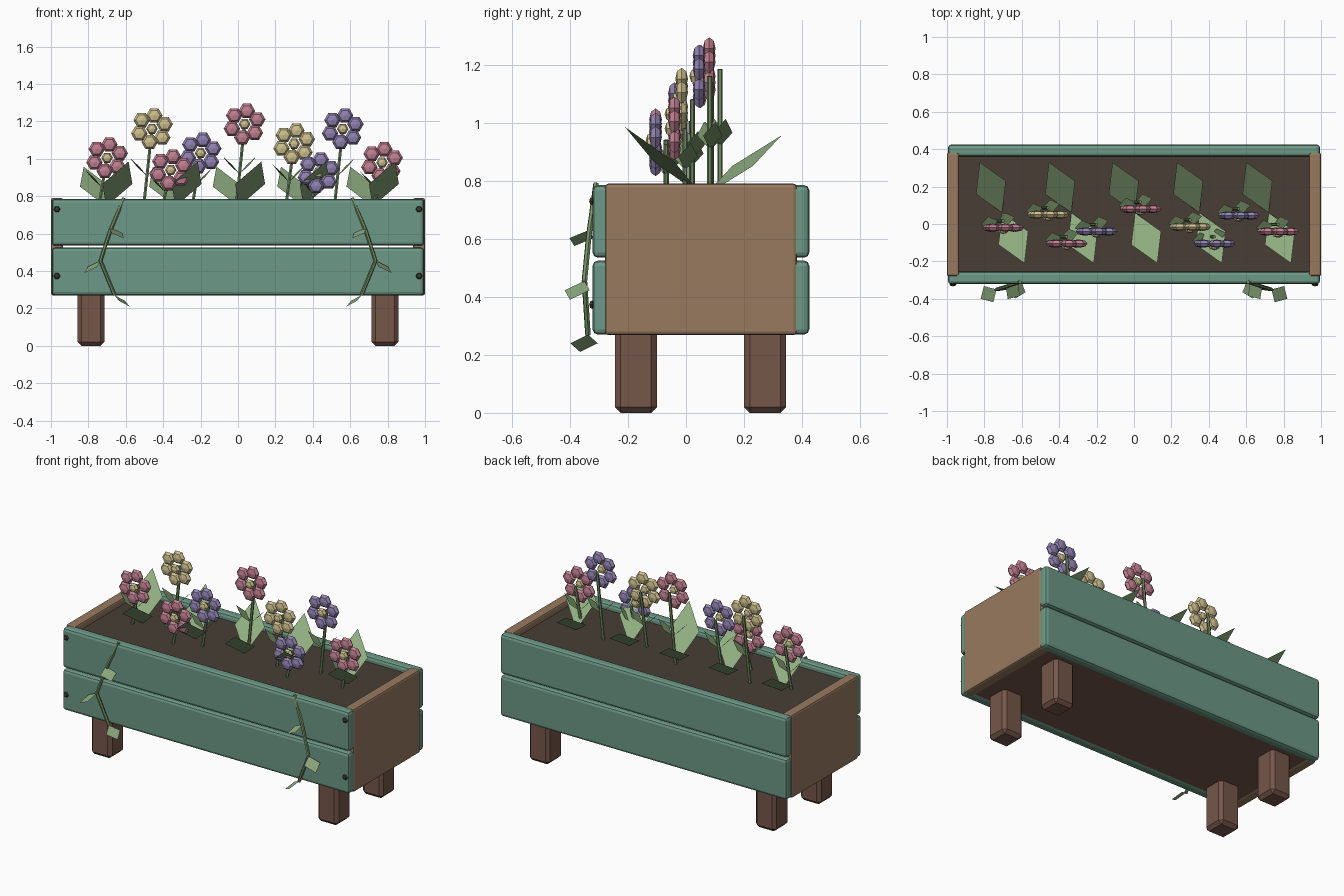
import bpy, bmesh, math
from mathutils import Vector, Matrix

cube = bpy.data.objects.get("Cube")
if cube:
    bpy.data.objects.remove(cube, do_unlink=True)


def material(name, rgb):
    lin = [((c / 255 + 0.055) / 1.055) ** 2.4 for c in rgb] + [1.0]
    m = bpy.data.materials.new(name)
    m.use_nodes = True
    m.diffuse_color = lin
    bsdf = m.node_tree.nodes["Principled BSDF"]
    bsdf.inputs["Base Color"].default_value = lin
    bsdf.inputs["Roughness"].default_value = 0.8
    return m


TEAL = material("teal_paint", (108, 152, 134))
WOOD = material("tan_wood", (152, 122, 96))
DARK_WOOD = material("dark_wood", (118, 87, 74))
SOIL = material("soil_brown", (72, 63, 53))
NAIL = material("dark_iron", (62, 57, 52))
STEM = material("stem_green", (118, 146, 102))
LEAF = material("leaf_green", (142, 172, 127))
PINK = material("petal_pink", (194, 128, 146))
YELLOW = material("petal_yellow", (206, 192, 142))
PURPLE = material("petal_purple", (146, 131, 178))


def finish(name, bm, mat):
    mesh = bpy.data.meshes.new(name)
    bm.to_mesh(mesh)
    bm.free()
    mesh.materials.append(mat)
    obj = bpy.data.objects.new(name, mesh)
    bpy.context.collection.objects.link(obj)
    return obj


def box(name, lo, hi, mat, bevel=0.0, segments=1):
    lo, hi = Vector(lo), Vector(hi)
    bm = bmesh.new()
    bmesh.ops.create_cube(bm, size=1)
    bmesh.ops.scale(bm, vec=hi - lo, verts=bm.verts)
    bmesh.ops.translate(bm, vec=(lo + hi) / 2, verts=bm.verts)
    if bevel:
        bmesh.ops.bevel(bm, geom=bm.edges[:], offset=bevel, segments=segments,
                        profile=0.5, affect='EDGES')
    return finish(name, bm, mat)


def tube(name, points, radius, mat):
    curve = bpy.data.curves.new(name, 'CURVE')
    curve.dimensions = '3D'
    curve.bevel_depth = radius
    curve.bevel_resolution = 1
    curve.use_fill_caps = True
    spline = curve.splines.new('POLY')
    spline.points.add(len(points) - 1)
    for p, co in zip(spline.points, points):
        p.co = (*co, 1)
    spline.use_smooth = False
    curve.materials.append(mat)
    obj = bpy.data.objects.new(name, curve)
    bpy.context.collection.objects.link(obj)


def leaf(name, base, tip, width, mat=LEAF):
    # flat kite with its widest line across the middle
    base, tip = Vector(base), Vector(tip)
    side = (tip - base).cross(Vector((0, 0, 1))).normalized() * width / 2
    mid = base.lerp(tip, 0.5)
    bm = bmesh.new()
    bm.faces.new([bm.verts.new(p) for p in (base, mid + side, tip, mid - side)])
    finish(name, bm, mat)


def blob(bm, centre, radius, squash):
    # six-sided ball facing the front
    m = (Matrix.Translation(centre) @ Matrix.Diagonal((1, squash, 1, 1))
         @ Matrix.Rotation(math.pi / 2, 4, 'X') @ Matrix.Rotation(math.pi / 6, 4, 'Z'))
    bmesh.ops.create_uvsphere(bm, u_segments=6, v_segments=4, radius=radius, matrix=m)


# Planter box
for side, y0, y1 in (("front", -0.322, -0.255), ("back", 0.36, 0.425)):
    for row, z0, z1 in (("lower", 0.27, 0.525), ("upper", 0.535, 0.785)):
        box(f"{side}_{row}_plank", (-0.995, y0, z0), (0.995, y1, z1), TEAL, 0.018, 2)
for side, s in (("left", 1), ("right", -1)):
    a, b = sorted((s * 0.935, s))
    box(f"{side}_end_board", (a, -0.28, 0.268), (b, 0.382, 0.79), WOOD, 0.012, 2)
    for end, y0, y1 in (("front", -0.245, -0.10), ("back", 0.20, 0.345)):
        a, b = sorted((s * 0.715, s * 0.857))
        box(f"{end}_{side}_leg", (a, y0, 0), (b, y1, 0.29), DARK_WOOD, 0.02)
box("bottom_board", (-0.95, -0.26, 0.275), (0.95, 0.37, 0.31), DARK_WOOD)
box("soil", (-0.94, -0.26, 0.69), (0.94, 0.37, 0.75), SOIL)

# Nail heads
for side, s in (("left", 1), ("right", -1)):
    for row, z in (("lower", 0.373), ("upper", 0.73)):
        bm = bmesh.new()
        blob(bm, (s * 0.968, -0.322, z), 0.018, 0.65)
        finish(f"{side}_{row}_nail", bm, NAIL)

# Flowers: head x, y, z and petal colour
flowers = [
    (-0.70, -0.02, 1.005, PINK), (-0.46, 0.05, 1.16, YELLOW),
    (-0.20, -0.04, 1.03, PURPLE), (-0.36, -0.105, 0.94, PINK),
    (0.035, 0.08, 1.185, PINK), (0.30, -0.015, 1.08, YELLOW),
    (0.43, -0.105, 0.925, PURPLE), (0.56, 0.045, 1.16, PURPLE),
    (0.77, -0.04, 0.98, PINK)]
for i, (x, y, z, colour) in enumerate(flowers, 1):
    root, top = Vector((x - 0.045, y + 0.037, 0.74)), Vector((x, y + 0.037, z))
    tube(f"flower_stem_{i}", (root, top), 0.009, STEM)
    bm = bmesh.new()
    for k in range(6):
        a = math.radians(20 + 60 * k)
        blob(bm, (x + 0.072 * math.cos(a), y, z + 0.072 * math.sin(a)), 0.044, 0.5)
    finish(f"flower_petals_{i}", bm, colour)
    bm = bmesh.new()
    blob(bm, (x, y - 0.012, z), 0.031, 0.7)
    finish(f"flower_centre_{i}", bm, YELLOW)
    joint = root.lerp(top, 0.4)
    for s in (1, -1):
        leaf(f"stem_leaf_{i}_{'left' if s > 0 else 'right'}", joint,
             joint + Vector((s * 0.09, s * 0.02, 0.095)), 0.068, STEM)

# Broad ground leaves, one leaning forward and one back per clump
for i, x in enumerate((-0.705, -0.335, 0.005, 0.35, 0.72), 1):
    for name, s, tip_z in (("front", 1, 0.985), ("back", -1, 0.957)):
        leaf(f"{name}_leaf_{i}", (x, 0.06, 0.745),
             (x + s * 0.12, 0.06 - s * 0.27, tip_z), 0.175)

# Trailing vines, mirrored on the front
path = [(0.61, -0.31, 0.79), (0.685, -0.335, 0.61),
        (0.735, -0.35, 0.455), (0.66, -0.338, 0.27)]
vine_leaves = [((0.685, -0.335, 0.63), (0.61, -0.385, 0.575)),
               ((0.735, -0.35, 0.455), (0.82, -0.40, 0.39)),
               ((0.66, -0.338, 0.27), (0.58, -0.365, 0.21))]
for side, s in (("left", 1), ("right", -1)):
    flip = Vector((s, 1, 1))
    tube(f"{side}_vine", [Vector(p) * flip for p in path], 0.01, STEM)
    for i, (a, b) in enumerate(vine_leaves, 1):
        leaf(f"{side}_vine_leaf_{i}", Vector(a) * flip, Vector(b) * flip, 0.1)
